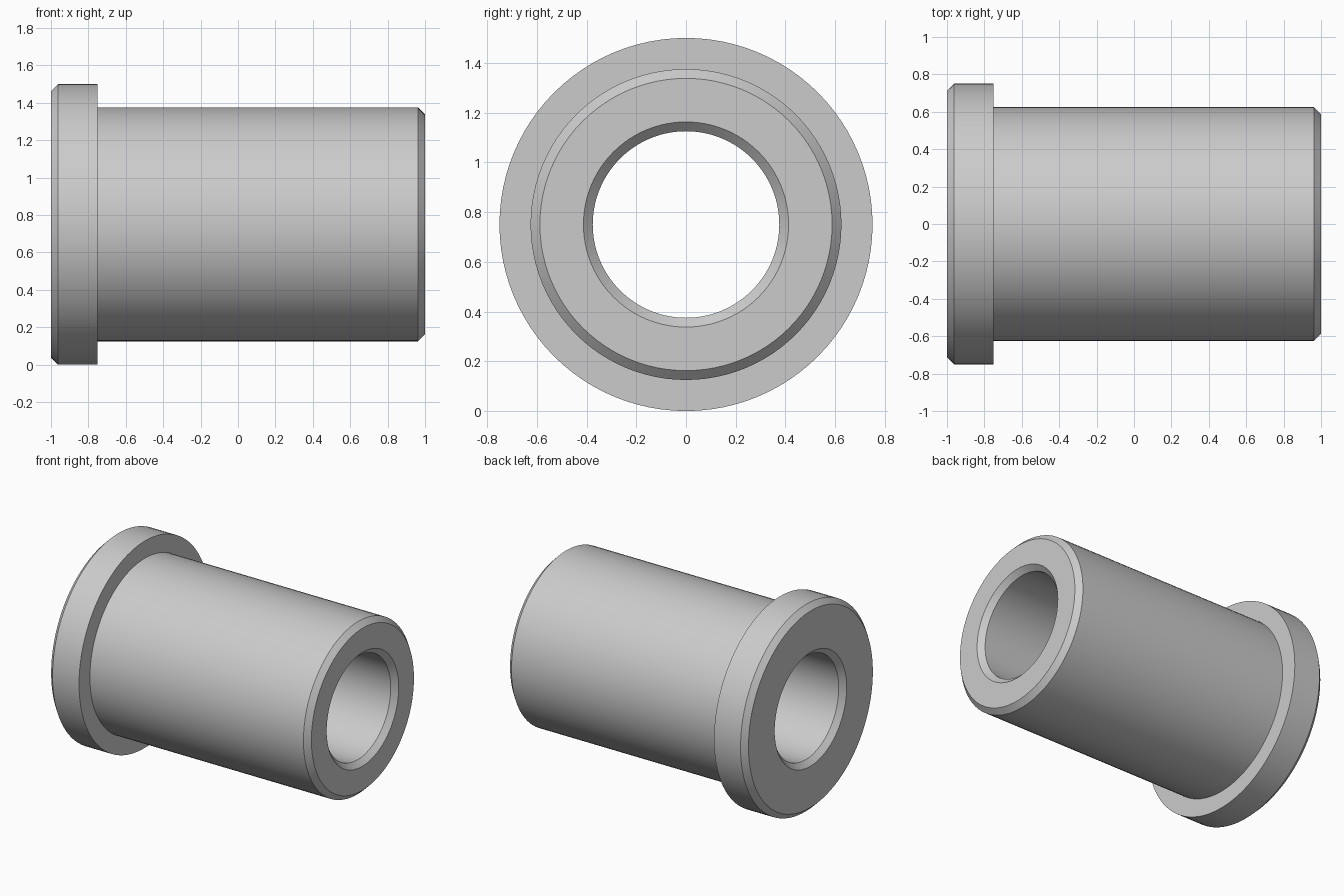
import bpy, bmesh, math
from mathutils import Matrix, Vector

cube = bpy.data.objects.get("Cube")
if cube:
    bpy.data.objects.remove(cube, do_unlink=True)

FLANGE_R, BODY_R, BORE_R = 0.75, 0.625, 0.375
SHOULDER_X, BEVEL, SEGMENTS = -0.75, 0.0375, 96

# Plain grey metal
metal = bpy.data.materials.new("grey_metal")
metal.use_nodes = True
grey = (0.6, 0.6, 0.6, 1)
metal.diffuse_color = grey
metal.node_tree.nodes["Principled BSDF"].inputs["Base Color"].default_value = grey

# Closed half-section (x, radius): flange, body, chamfered ends and bore
section = [
    (-1, BORE_R + BEVEL),
    (-1, FLANGE_R - BEVEL),
    (-1 + BEVEL, FLANGE_R),
    (SHOULDER_X, FLANGE_R),
    (SHOULDER_X, BODY_R),
    (1 - BEVEL, BODY_R),
    (1, BODY_R - BEVEL),
    (1, BORE_R + BEVEL),
    (1 - BEVEL, BORE_R),
    (-1 + BEVEL, BORE_R),
]

# Revolve the section around the horizontal axis
bm = bmesh.new()
axis_centre = Vector((0, 0, FLANGE_R))
rings = []
for i in range(SEGMENTS):
    turn = Matrix.Rotation(math.tau * i / SEGMENTS, 3, 'X')
    rings.append([bm.verts.new(axis_centre + turn @ Vector((x, 0, r))) for x, r in section])
for i, ring in enumerate(rings):
    following = rings[(i + 1) % SEGMENTS]
    for j in range(len(section)):
        k = (j + 1) % len(section)
        bm.faces.new((ring[j], ring[k], following[k], following[j]))
bmesh.ops.recalc_face_normals(bm, faces=bm.faces)

mesh = bpy.data.meshes.new("flanged_bushing")
bm.to_mesh(mesh)
bm.free()
mesh.materials.append(metal)
bushing = bpy.data.objects.new("flanged_bushing", mesh)
bpy.context.collection.objects.link(bushing)

# Smooth round walls, crisp chamfer edges
bpy.ops.object.select_all(action='DESELECT')
bushing.select_set(True)
bpy.context.view_layer.objects.active = bushing
bpy.ops.object.shade_smooth_by_angle(angle=math.radians(30))
